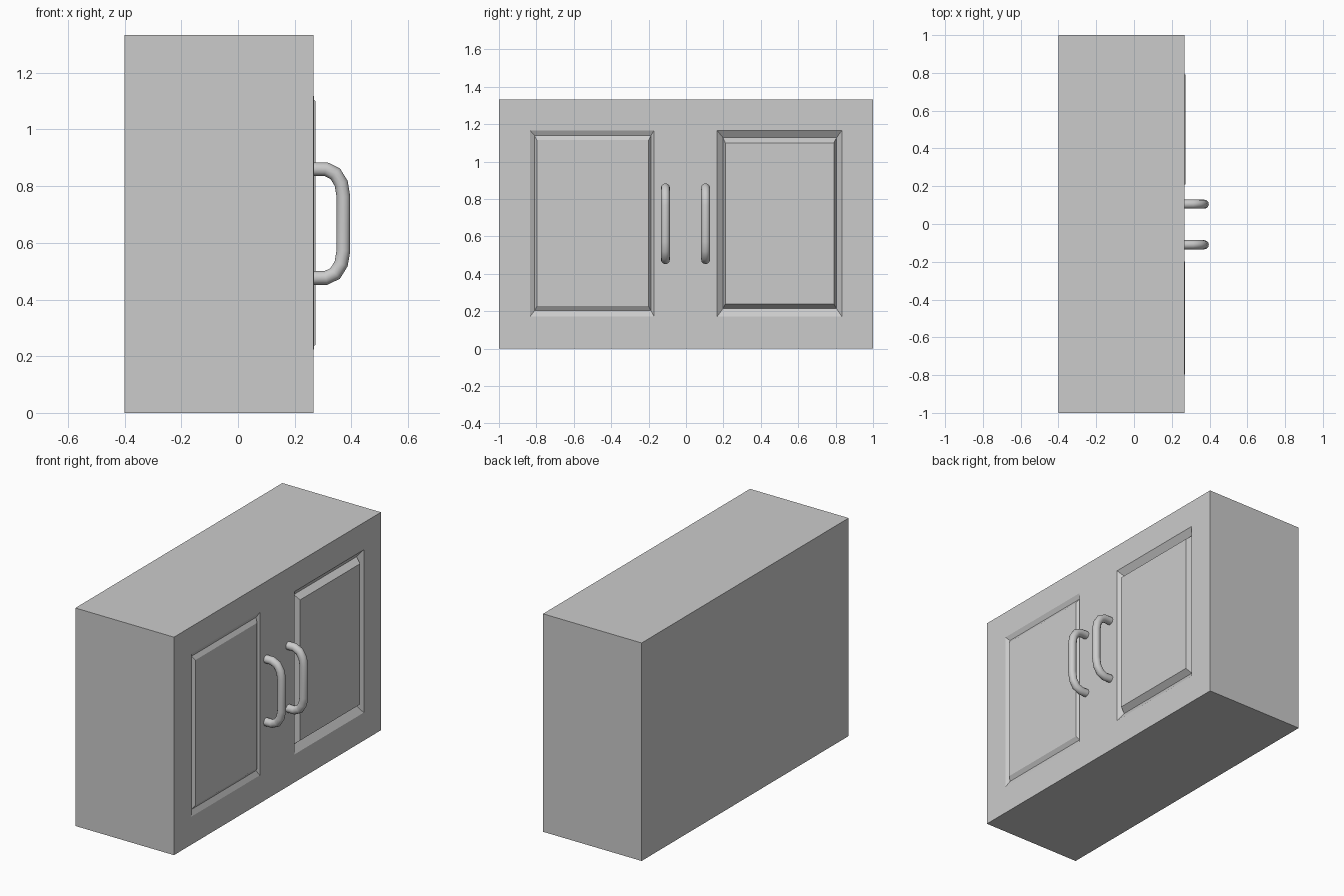
import bpy, bmesh, math
from mathutils import Vector

if "Cube" in bpy.data.objects:
    bpy.data.objects.remove(bpy.data.objects["Cube"])

FRONT, BACK = 0.267, -0.4


def new_object(name, bm):
    mesh = bpy.data.meshes.new(name)
    bm.normal_update()
    bm.to_mesh(mesh)
    bm.free()
    ob = bpy.data.objects.new(name, mesh)
    bpy.context.collection.objects.link(ob)
    return ob


# Cabinet body: front grid with two moulded door panels, extruded back
def rect(bm, x, y0, y1, z0, z1):
    return [bm.verts.new((x, y, z)) for y, z in ((y0, z0), (y1, z0), (y1, z1), (y0, z1))]


# each panel: groove bottom, then raised field (x, y0, y1, z0, z1)
panels = {
    (1, 1): [(FRONT - 0.014, -0.81, -0.187, 0.203, 1.14),
             (FRONT + 0.002, -0.797, -0.2, 0.227, 1.115)],
    (3, 1): [(FRONT - 0.028, 0.198, 0.805, 0.214, 1.128),
             (FRONT + 0.006, 0.21, 0.79, 0.24, 1.10)],
}
ys = [-1, -0.834, -0.171, 0.166, 0.834, 1]
zs = [0, 0.171, 1.167, 1.333]
bm = bmesh.new()
grid = [[bm.verts.new((FRONT, y, z)) for z in zs] for y in ys]
for i in range(len(ys) - 1):
    for j in range(len(zs) - 1):
        loop = [grid[i][j], grid[i + 1][j], grid[i + 1][j + 1], grid[i][j + 1]]
        for level in panels.get((i, j), []):
            inner = rect(bm, *level)
            for k in range(4):
                n = (k + 1) % 4
                bm.faces.new((loop[k], loop[n], inner[n], inner[k]))
            loop = inner
        bm.faces.new(loop)
rim = [e for e in bm.edges if e.is_boundary]
ext = bmesh.ops.extrude_edge_only(bm, edges=rim)["geom"]
for v in ext:
    if isinstance(v, bmesh.types.BMVert):
        v.co.x = BACK
bmesh.ops.holes_fill(bm, edges=[e for e in bm.edges if e.is_boundary], sides=0)
bmesh.ops.recalc_face_normals(bm, faces=bm.faces)
new_object("cabinet_body", bm)

# Handles: round tube swept along a bracket-shaped path
ZC, R, SIDES = 0.668, 0.024, 12
upper = [(0.26, 0.192), (0.31, 0.192), (0.343, 0.176), (0.364, 0.142), (0.372, 0.095)]
path = [(x, ZC + z) for x, z in upper] + [(x, ZC - z) for x, z in reversed(upper)]


def handle(name, y):
    bm = bmesh.new()
    pts = [Vector((x, y, z)) for x, z in path]
    rings = []
    for i, p in enumerate(pts):
        a = (p - pts[i - 1]).normalized() if i else Vector((1, 0, 0))
        b = (pts[i + 1] - p).normalized() if i < len(pts) - 1 else Vector((-1, 0, 0))
        t = (a + b).normalized()
        side = Vector((-t.z, 0, t.x)) / max(t.dot(a), 0.5)
        rings.append([bm.verts.new(p + R * (side * math.cos(u) + Vector((0, 1, 0)) * math.sin(u)))
                      for u in (2 * math.pi * k / SIDES for k in range(SIDES))])
    for r0, r1 in zip(rings, rings[1:]):
        for k in range(SIDES):
            n = (k + 1) % SIDES
            bm.faces.new((r0[k], r0[n], r1[n], r1[k]))
    bm.faces.new(rings[0])
    bm.faces.new(rings[-1])
    bmesh.ops.recalc_face_normals(bm, faces=bm.faces)
    ob = new_object(name, bm)
    bpy.ops.object.select_all(action='DESELECT')
    ob.select_set(True)
    bpy.context.view_layer.objects.active = ob
    bpy.ops.object.shade_smooth_by_angle(angle=math.radians(40))


handle("left_handle", -0.11)
handle("right_handle", 0.105)
